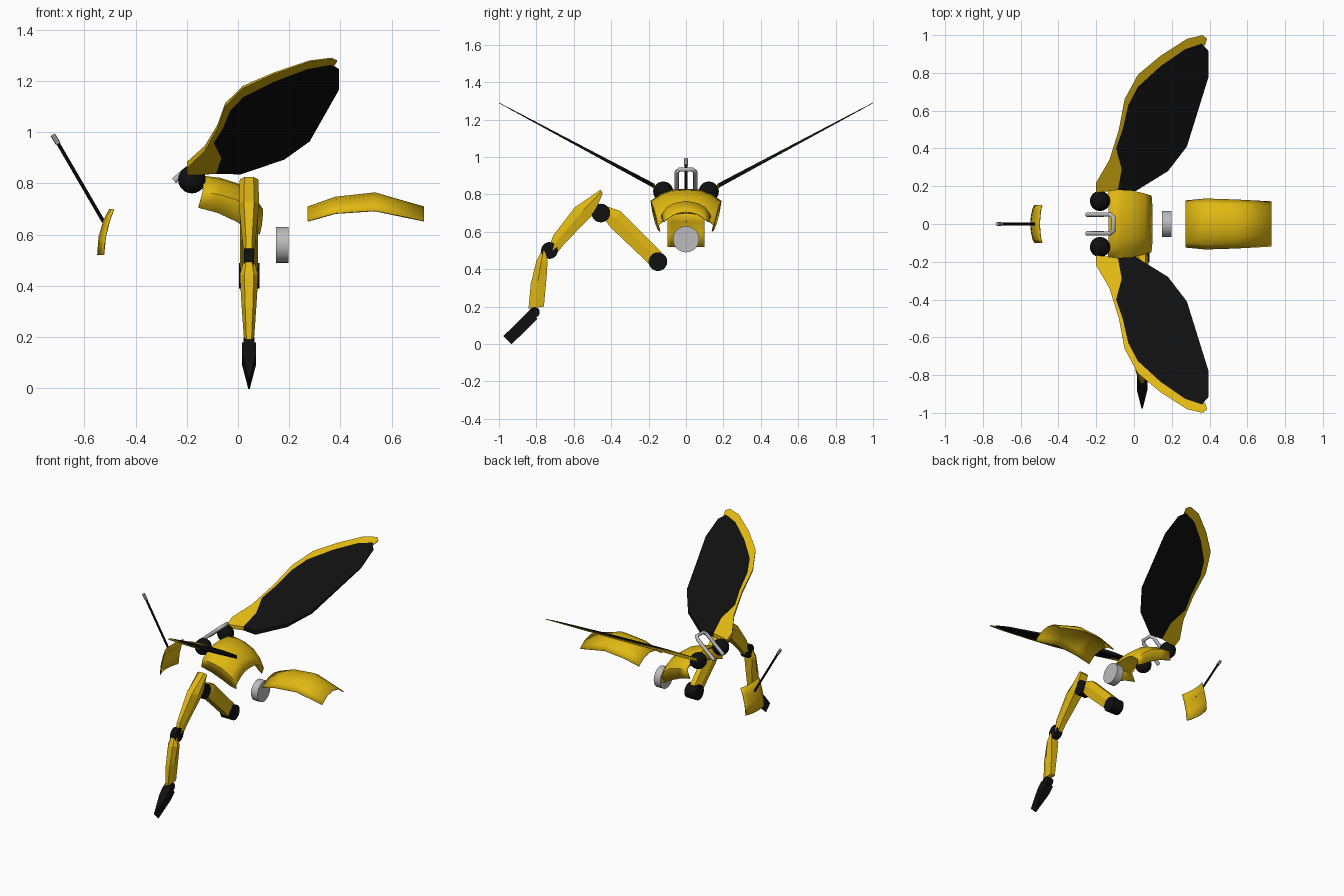
import bpy, bmesh, math
from mathutils import Vector

if "Cube" in bpy.data.objects:
    bpy.data.objects.remove(bpy.data.objects["Cube"])


def material(name, color):
    m = bpy.data.materials.new(name)
    m.use_nodes = True
    m.diffuse_color = (*color, 1)
    m.node_tree.nodes["Principled BSDF"].inputs["Base Color"].default_value = (*color, 1)
    return m


YELLOW = material("yellow", (0.75, 0.48, 0.006))
BLACK = material("black", (0.005, 0.005, 0.005))
GREY = material("light grey", (0.5, 0.5, 0.5))
LEG_X = 0.043


def finish(name, bm, mat, smooth=False):
    bmesh.ops.recalc_face_normals(bm, faces=bm.faces)
    mesh = bpy.data.meshes.new(name)
    bm.to_mesh(mesh)
    bm.free()
    mesh.materials.append(mat)
    ob = bpy.data.objects.new(name, mesh)
    bpy.context.collection.objects.link(ob)
    if smooth:
        bpy.ops.object.select_all(action='DESELECT')
        ob.select_set(True)
        bpy.context.view_layer.objects.active = ob
        bpy.ops.object.shade_smooth_by_angle(angle=math.radians(35))
    return ob


def loft(bm, rings, closed=True):
    """Skin rings of points, optionally closing each ring and capping the ends."""
    rows = [[bm.verts.new(p) for p in ring] for ring in rings]
    n = len(rows[0])
    for a, b in zip(rows, rows[1:]):
        for i in range(n if closed else n - 1):
            j = (i + 1) % n
            bm.faces.new((a[i], a[j], b[j], b[i]))
    if closed:
        bm.faces.new(rows[0])
        bm.faces.new(rows[-1])


def rod(name, start, end, r, mat, sides=12):
    a, b = Vector(start), Vector(end)
    q = (b - a).to_track_quat('Z', 'Y')
    circle = [q @ Vector((r * math.cos(t), r * math.sin(t), 0))
              for t in (2 * math.pi * i / sides for i in range(sides))]
    bm = bmesh.new()
    loft(bm, [[a + c for c in circle], [b + c for c in circle]])
    return finish(name, bm, mat, True)


def shell(name, half_sections):
    """Thin armour panel from half sections running from the centre to +y."""
    bm = bmesh.new()
    rows = [[(x, -y, z) for x, y, z in reversed(s[1:])] + list(s) for s in half_sections]
    loft(bm, rows, closed=False)
    ob = finish(name, bm, YELLOW, True)
    mod = ob.modifiers.new("thickness", 'SOLIDIFY')
    mod.thickness = 0.006
    return ob


def limb(name, stations):
    """Faceted leg armour: outer point, inner point (y, z) and half width."""
    bm = bmesh.new()
    rings = []
    for (y0, z0), (y1, z1), w in stations:
        ring = []
        for t, k in ((0, -.5), (0, .5), (.45, 1), (1, .8), (1, -.8), (.45, -1)):
            ring.append((LEG_X + k * w, y0 + t * (y1 - y0), z0 + t * (z1 - z0)))
        rings.append(ring)
    loft(bm, rings)
    return finish(name, bm, YELLOW)


def wing_plate(name, outline, side, mat):
    """Flat plate on the raised wing plane, thinner toward the tip."""
    bm = bmesh.new()
    rings = []
    for s in (-1, 1):
        rings.append([(x, side * y, 0.845 + (y - .17) * .535 + s * .013 * (1.15 - y))
                      for x, y in outline])
    loft(bm, rings)
    return finish(name, bm, mat)


# Wings: yellow leading edge and black membrane
seam = [(-.085, .18), (-.065, .29), (-.095, .40), (-.06, .50), (-.03, .63),
        (.02, .725), (.14, .835), (.27, .925), (.36, .955)]
leading = [(.375, .945), (.387, .98), (.365, 1.0), (.28, .98), (.14, .89), (.02, .79),
           (-.05, .66), (-.08, .50), (-.13, .34), (-.2, .22), (-.2, .165)]
trailing = [(.395, .915), (.395, .78), (.28, .41), (.18, .28), (.01, .175)]
for side, label in ((1, "back"), (-1, "front")):
    wing_plate(label + "_wing_edge", seam + leading, side, YELLOW)
    wing_plate(label + "_wing_membrane", seam + trailing, side, BLACK)
    bm = bmesh.new()
    bmesh.ops.create_uvsphere(bm, u_segments=16, v_segments=10, radius=.054)
    bmesh.ops.translate(bm, verts=bm.verts, vec=(-.18, side * .122, .815))
    finish(label + "_wing_joint", bm, BLACK, True)

# Chest armour
shell("chest_shell", [
    [(x0, 0, zt), (x0, w * .4, zt - .005), (x0, w * .7, zt - .025),
     (x0 - .004, w, zt - .065), (x1, w * .95, zb)]
    for x0, x1, zt, zb, w in ((-.135, -.155, .83, .705, .19),
                              (-.07, -.08, .822, .685, .185),
                              (.0, -.005, .80, .65, .175),
                              (.06, .05, .755, .615, .162),
                              (.097, .085, .70, .60, .15))])

# Tail armour
shell("tail_shell", [
    [(x, 0, zt), (x, w * .5, zt - .012), (x, w * .8, zt - .035), (x, w, zb)]
    for x, zt, zb, w in ((.272, .71, .655, .125), (.38, .748, .685, .135),
                         (.535, .765, .695, .13), (.727, .71, .655, .12))])

# Face plate
shell("face_plate", [
    [(x0, 0, z), (x0 + d * .2, .045, z), (x0 + d * .55, .08, z), (x0 + d, .1, z)]
    for x0, d, z in ((-.55, .022, .52), (-.545, .024, .59),
                     (-.527, .022, .655), (-.503, .014, .70))])

# Antenna
rod("antenna", (-.525, 0, .65), (-.702, 0, .955), .007, BLACK, 8)
rod("antenna_tip", (-.702, 0, .955), (-.724, 0, .99), .01, GREY, 8)

# Waist disc
rod("waist_disc", (.148, 0, .56), (.198, 0, .56), .07, GREY, 32)

# Back handle: bent tube sloping upward
curve = bpy.data.curves.new("back_handle", 'CURVE')
curve.dimensions = '3D'
curve.bevel_depth = .012
curve.bevel_resolution = 2
curve.use_fill_caps = True
spline = curve.splines.new('POLY')
low, bend, high = (-.25, .81), (-.125, .918), (-.108, .933)
path = [(low, -.05), (bend, -.05), (high, -.035), (high, .035), (bend, .05), (low, .05)]
spline.points.add(len(path) - 1)
for point, ((x, z), y) in zip(spline.points, path):
    point.co = (x, y, z, 1)
curve.materials.append(GREY)
bpy.context.collection.objects.link(bpy.data.objects.new("back_handle", curve))

# Leg joints
for name, y, z, r, half in (("hip_joint", -.15, .44, .05, .04),
                            ("thigh_joint", -.455, .70, .05, .033),
                            ("knee_joint", -.73, .50, .045, .02),
                            ("ankle_joint", -.81, .17, .028, .022)):
    rod(name, (LEG_X - half, y, z), (LEG_X + half, y, z), r, BLACK, 20)

# Leg armour
limb("upper_leg", [((-.42, .735), (-.44, .67), .028), ((-.35, .71), (-.40, .62), .035),
                   ((-.13, .49), (-.195, .425), .035)])
limb("thigh", [((-.457, .825), (-.445, .805), .036), ((-.595, .73), (-.49, .70), .04),
               ((-.71, .58), (-.655, .53), .024), ((-.735, .51), (-.69, .485), .02)])
limb("shin", [((-.765, .51), (-.755, .505), .018), ((-.80, .445), (-.74, .44), .036),
              ((-.83, .32), (-.745, .36), .03), ((-.842, .19), (-.76, .20), .02)])

# Pointed foot: tapered plate along the downward outward direction
bm = bmesh.new()
top, tip = Vector((LEG_X, -.815, .157)), Vector((LEG_X, -.955, .02))
across = Vector((0, .022, -.022))
outline = [(0, -.028), (0, .028), (.3, .028), (1, .003), (1, -.003), (.3, -.028)]
loft(bm, [[top.lerp(tip, t) + Vector((w, 0, 0)) + s * across for t, w in outline]
          for s in (-1, 1)])
finish("foot", bm, BLACK)
